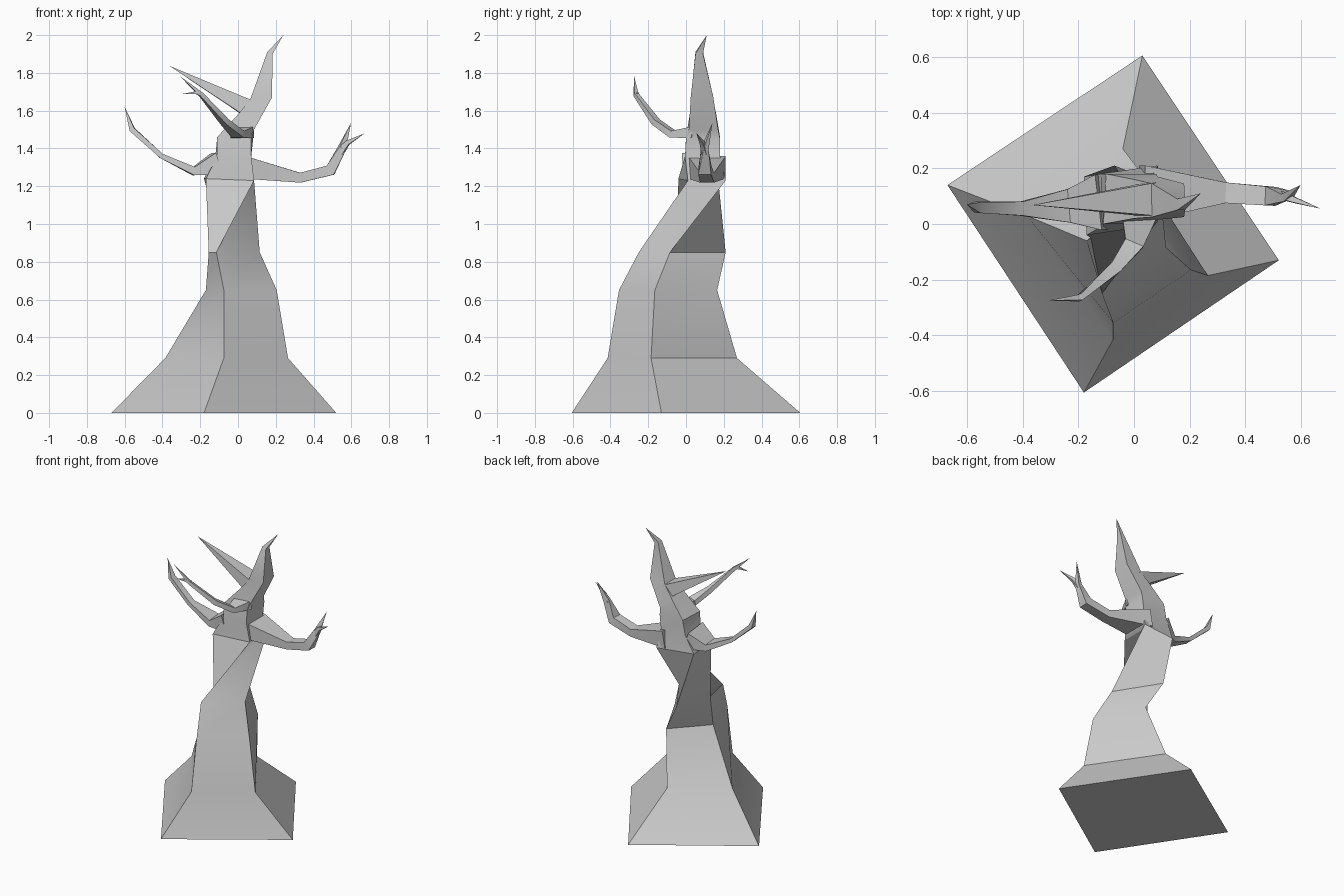
import bpy, bmesh, math
from mathutils import Vector

if "Cube" in bpy.data.objects:
    bpy.data.objects.remove(bpy.data.objects["Cube"])


def loft(name, rings, tip=None):
    """Skin four-cornered rings, with a flat cap or a pointed tip."""
    bm = bmesh.new()
    loops = [[bm.verts.new(p) for p in r] for r in rings]
    for a, b in zip(loops, loops[1:]):
        for i in range(4):
            j = (i + 1) % 4
            bm.faces.new((a[i], a[j], b[j], b[i]))
    bm.faces.new(loops[0][::-1])
    if tip:
        t = bm.verts.new(tip)
        for i in range(4):
            bm.faces.new((loops[-1][i], loops[-1][(i + 1) % 4], t))
    else:
        bm.faces.new(loops[-1])
    bmesh.ops.recalc_face_normals(bm, faces=bm.faces)
    me = bpy.data.meshes.new(name)
    bm.to_mesh(me)
    bm.free()
    ob = bpy.data.objects.new(name, me)
    bpy.context.collection.objects.link(ob)
    bpy.ops.object.select_all(action='DESELECT')
    ob.select_set(True)
    bpy.context.view_layer.objects.active = ob
    bpy.ops.object.shade_smooth_by_angle(angle=math.radians(30))
    return ob


def branch(name, path, tip):
    """Tapering four-sided limb; path rows are x, y, z, half width, half height."""
    pts = [Vector(p[:3]) for p in path] + [Vector(tip)]
    rings = []
    for i, (x, y, z, w, h) in enumerate(path):
        d = (pts[i + 1] - pts[i]).normalized()
        if i:
            d = (d + (pts[i] - pts[i - 1]).normalized()).normalized()
        s = d.cross(Vector((0, 0, 1))).normalized()
        u = s.cross(d)
        rings.append([pts[i] + s * a * w + u * b * h
                      for a, b in ((-1, -1), (1, -1), (1, 1), (-1, 1))])
    return loft(name, rings, tip)


# Twisted trunk and spire: z of left corners, z of right corners, four (x, y) corners
trunk = [
    (0, 0, (-.67, .14), (-.18, -.605), (.52, -.13), (.03, .605)),
    (.29, .29, (-.385, .03), (-.075, -.415), (.265, -.185), (-.04, .27)),
    (.65, .65, (-.17, -.06), (-.075, -.355), (.205, -.165), (.04, .165)),
    (.85, .85, (-.155, -.05), (-.115, -.25), (.115, -.085), (-.07, .21)),
    (1.24, 1.23, (-.17, -.04), (.085, .01), (.085, .21), (-.18, .17)),
    (1.36, 1.36, (-.11, -.005), (.07, -.005), (.07, .18), (-.12, .18)),
    (1.46, 1.45, (-.11, .0), (.07, .0), (.08, .18), (-.1, .18)),
    (1.58, 1.5, (0, .02), (.085, .015), (.085, .17), (0, .16)),
    (1.66, 1.67, (.065, .025), (.18, .025), (.18, .145), (.065, .145)),
    (1.91, 1.9, (.155, .05), (.183, .05), (.183, .09), (.155, .09)),
]
loft("trunk", [[(*c, zl if k in (0, 3) else zr) for k, c in enumerate(cs)]
               for zl, zr, *cs in trunk], (.24, .11, 2.0))

# Right branch with a forked end
branch("right_branch", [(.03, .11, 1.30, .1, .06), (.33, .112, 1.245, .037, .026),
                        (.49, .1, 1.285, .034, .03), (.55, .1, 1.4, .014, .02)],
       (.598, .14, 1.535))
branch("right_twig", [(.54, .1, 1.38, .014, .02), (.58, .085, 1.43, .01, .012)],
       (.67, .055, 1.48))

# Left branch
branch("left_branch", [(-.11, .08, 1.32, .1, .06), (-.235, .065, 1.28, .06, .022),
                       (-.405, .055, 1.36, .025, .013), (-.56, .06, 1.5, .02, .014)],
       (-.6, .07, 1.62))

# Broad spike leaning left from the crown
branch("crown_spike", [(.06, .088, 1.61, .06, .046)], (-.365, .068, 1.838))

# Front branch with a small fork
branch("front_branch", [(.02, .04, 1.485, .065, .03), (0, -.07, 1.475, .035, .018),
                        (-.07, -.16, 1.54, .022, .016), (-.195, -.265, 1.685, .011, .011)],
       (-.31, -.275, 1.785))
branch("front_twig", [(-.19, -.26, 1.685, .01, .01), (-.22, -.27, 1.695, .008, .008)],
       (-.298, -.272, 1.688))
